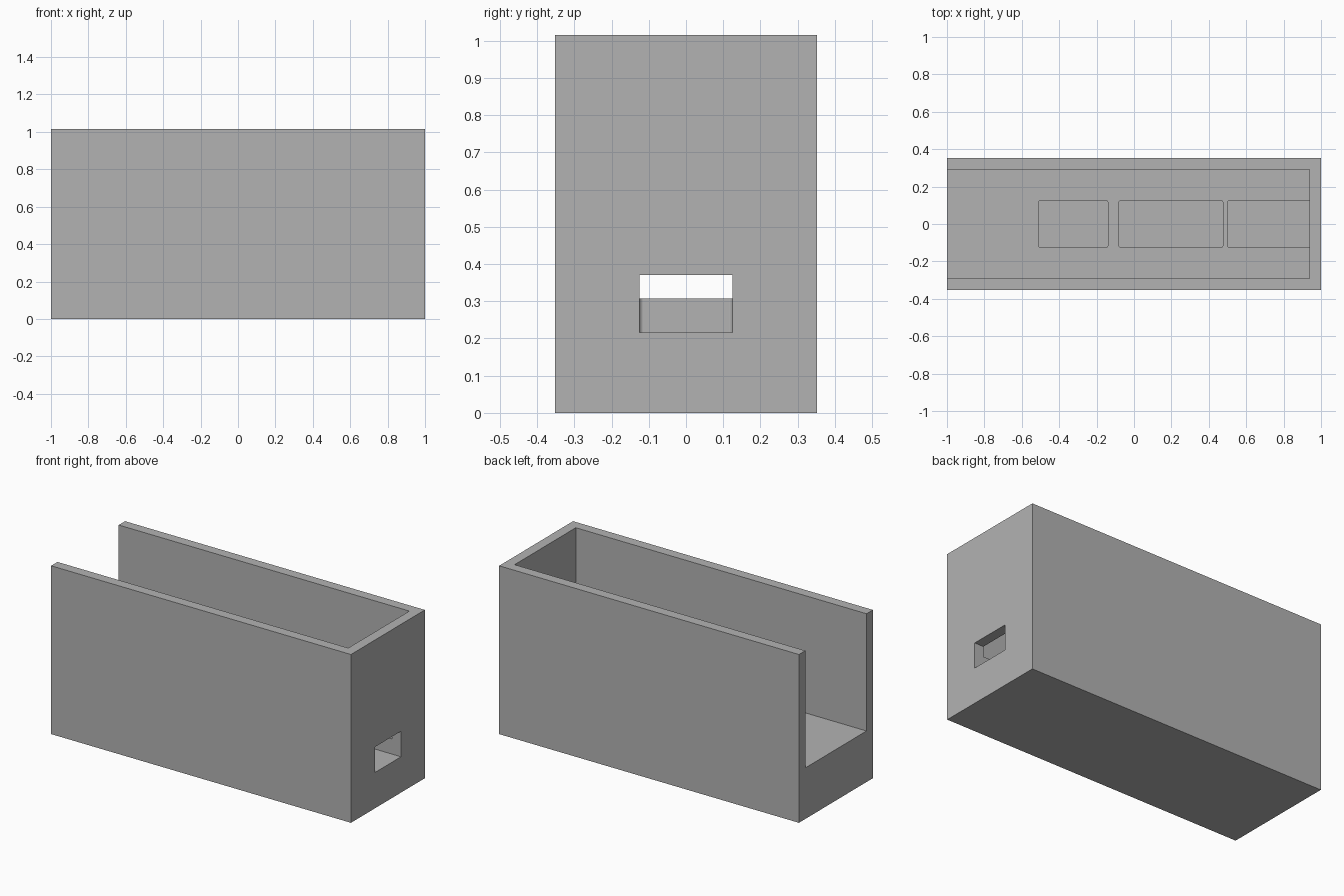
import bpy, bmesh
from mathutils import Vector

cube = bpy.data.objects.get("Cube")
if cube:
    bpy.data.objects.remove(cube, do_unlink=True)

HEIGHT, HALF_DEPTH, WALL = 1.015, 0.352, 0.0605
FLOOR, POCKET_BASE, POCKET_HALF = 0.308, 0.216, 0.125

grey = bpy.data.materials.new("plain grey")
grey.use_nodes = True
colour = (0.45, 0.45, 0.45, 1)
grey.diffuse_color = colour
grey.node_tree.nodes["Principled BSDF"].inputs["Base Color"].default_value = colour


def block(name, low, high, radius=0):
    """Box between two corners, with optionally rounded upright edges."""
    low, high = Vector(low), Vector(high)
    bm = bmesh.new()
    bmesh.ops.create_cube(bm, size=1)
    bmesh.ops.scale(bm, vec=high - low, verts=bm.verts)
    bmesh.ops.translate(bm, vec=(low + high) / 2, verts=bm.verts)
    if radius:
        upright = [e for e in bm.edges
                   if abs(e.verts[0].co.z - e.verts[1].co.z) > 0.01]
        bmesh.ops.bevel(bm, geom=upright, offset=radius, segments=3,
                        profile=0.5, affect='EDGES')
    mesh = bpy.data.meshes.new(name)
    bm.to_mesh(mesh)
    bm.free()
    mesh.materials.append(grey)
    obj = bpy.data.objects.new(name, mesh)
    bpy.context.collection.objects.link(obj)
    return obj


def carve(target, cutter):
    """Cut one block out of another and discard the cutter."""
    cutter.hide_render = True
    mod = target.modifiers.new("carve", 'BOOLEAN')
    mod.operation, mod.solver, mod.object = 'DIFFERENCE', 'EXACT', cutter
    bpy.context.view_layer.objects.active = target
    bpy.ops.object.modifier_apply(modifier=mod.name)
    bpy.data.objects.remove(cutter, do_unlink=True)


# Solid body
tray = block("open_ended_tray", (-1, -HALF_DEPTH, 0), (1, HALF_DEPTH, HEIGHT))

# Main channel, open at the top and at one end
inner = HALF_DEPTH - WALL
carve(tray, block("channel_cutter", (-1.1, -inner, FLOOR), (1 - WALL, inner, 1.2)))

# Floor pockets; the last one runs out through the end wall as a window
for start, end in ((-0.51, -0.14), (-0.08, 0.475), (0.5, 1.1)):
    carve(tray, block("pocket_cutter", (start, -POCKET_HALF, POCKET_BASE),
                      (end, POCKET_HALF, 0.37), radius=0.01))
